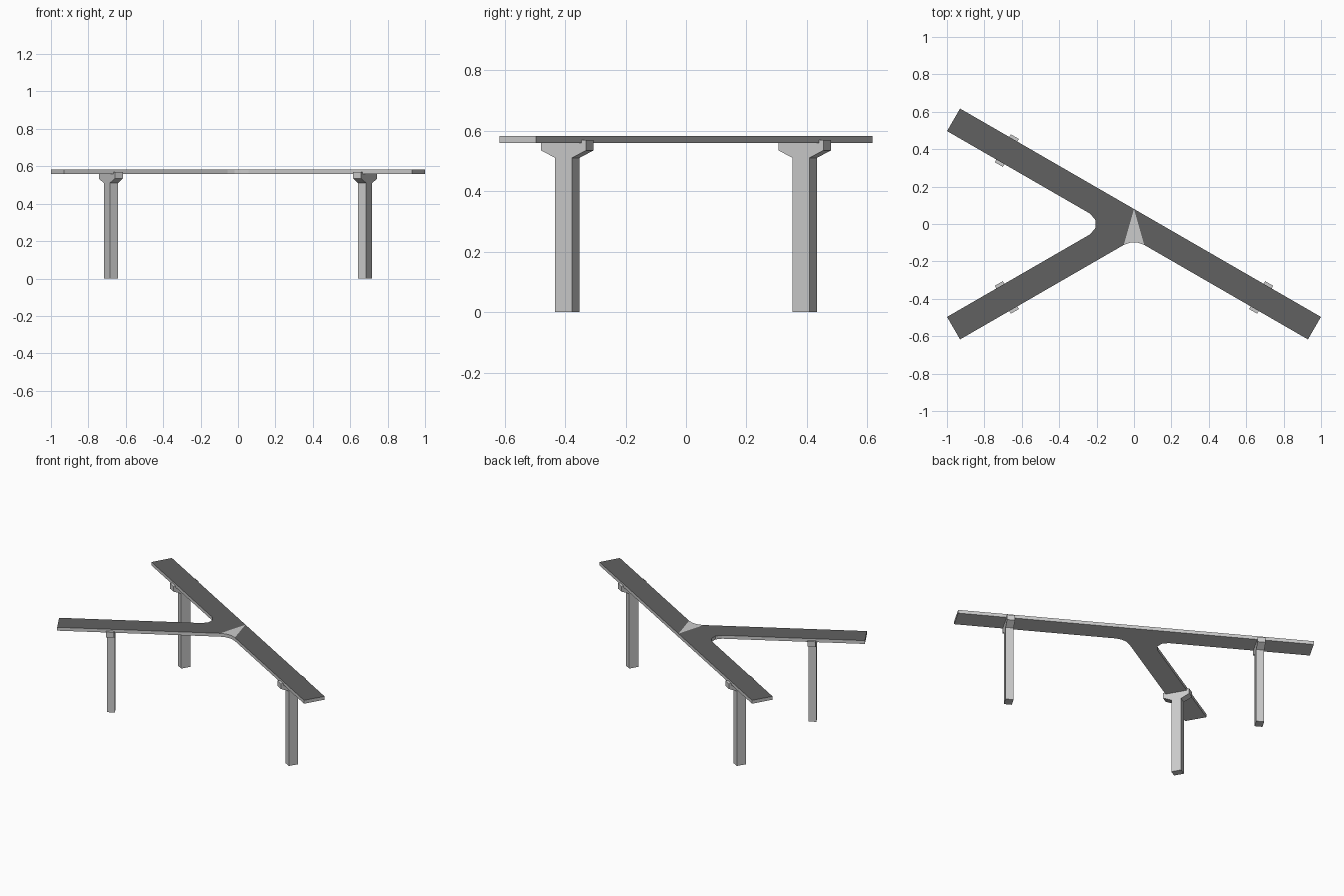
import bpy, bmesh
from math import radians, sin, cos, tan
from mathutils import Vector, Matrix

if "Cube" in bpy.data.objects:
    bpy.data.objects.remove(bpy.data.objects["Cube"])

HALF_W, LENGTH = 0.0695, 1.114      # deck half width, arm length
Z_LOW, Z_TOP = 0.56, 0.583          # deck underside and surface
ARMS = [150, 210, 330]              # arm directions in degrees


def material(name, grey):
    mat = bpy.data.materials.new(name)
    mat.diffuse_color = (grey, grey, grey, 1)
    mat.use_nodes = True
    mat.node_tree.nodes["Principled BSDF"].inputs["Base Color"].default_value = mat.diffuse_color
    return mat


concrete = material("concrete", 0.56)
asphalt = material("asphalt", 0.12)
marking = material("gore_marking", 0.62)


def prism(name, points, depth, matrix):
    """Extrude a flat outline by depth along its local z, then place it."""
    bm = bmesh.new()
    face = bm.faces.new([bm.verts.new((x, y, 0)) for x, y in points])
    geom = bmesh.ops.extrude_face_region(bm, geom=[face])["geom"]
    bmesh.ops.translate(bm, vec=(0, 0, depth),
                        verts=[v for v in geom if isinstance(v, bmesh.types.BMVert)])
    bmesh.ops.transform(bm, matrix=matrix, verts=bm.verts)
    bmesh.ops.recalc_face_normals(bm, faces=bm.faces)
    mesh = bpy.data.meshes.new(name)
    bm.to_mesh(mesh)
    bm.free()
    mesh.materials.append(concrete)
    obj = bpy.data.objects.new(name, mesh)
    bpy.context.collection.objects.link(obj)
    return obj


def direction(deg):
    return Vector((cos(radians(deg)), sin(radians(deg))))


def fillet(mid, wedge, tangent):
    """Rounded inner corner between two arms, counter-clockwise round the deck."""
    half = radians(wedge / 2)
    center = direction(mid) * (HALF_W / sin(half) + tangent / cos(half))
    radius, sweep = tangent * tan(half), 180 - wedge
    return [center + direction(mid + 180 + sweep * (0.5 - i / 3)) * radius
            for i in range(4)]


def arm_end(deg):
    d = direction(deg)
    side = Vector((-d.y, d.x)) * HALF_W
    return [d * LENGTH - side, d * LENGTH + side]


# Forked road deck: three arms, two rounded inner corners
fork = fillet(270, 120, 0.0635)
apex = Vector((0, HALF_W / cos(radians(30))))
outline = (arm_end(150) + fillet(180, 60, 0.11) + arm_end(210)
           + fork + arm_end(330) + [apex])
deck = prism("road_deck", outline, Z_TOP - Z_LOW, Matrix.Translation((0, 0, Z_LOW)))
deck.data.materials.append(asphalt)
deck.data.materials.append(marking)

# Asphalt surface, with a pale wedge cut into it where the road forks
bm = bmesh.new()
bm.from_mesh(deck.data)


def top_vert(p):
    return min(bm.verts, key=lambda v: (v.co - Vector((p.x, p.y, Z_TOP))).length)


bmesh.ops.connect_verts(bm, verts=[top_vert(apex), top_vert(fork[0])])
bmesh.ops.connect_verts(bm, verts=[top_vert(apex), top_vert(fork[-1])])
bm.normal_update()
wedge_vert = top_vert(fork[1])
for f in bm.faces:
    if f.normal.z > 0.9:
        f.material_index = 2 if wedge_vert in f.verts[:] else 1
bm.to_mesh(deck.data)
bm.free()

# Hammerhead piers: profile across the road, extruded along it
half_profile = [(0.032, 0), (0.032, 0.51), (0.086, 0.535), (0.086, 0.57)]
profile = half_profile + [(-x, z) for x, z in reversed(half_profile)]
# local x -> across the road, local y -> up, local z -> along the road
stand = Matrix(((0, 0, 1, 0.76), (1, 0, 0, 0), (0, 1, 0, 0), (0, 0, 0, 1)))
for name, deg in zip(("back_left_pier", "front_left_pier", "right_pier"), ARMS):
    prism(name, profile, 0.05, Matrix.Rotation(radians(deg), 4, 'Z') @ stand)
